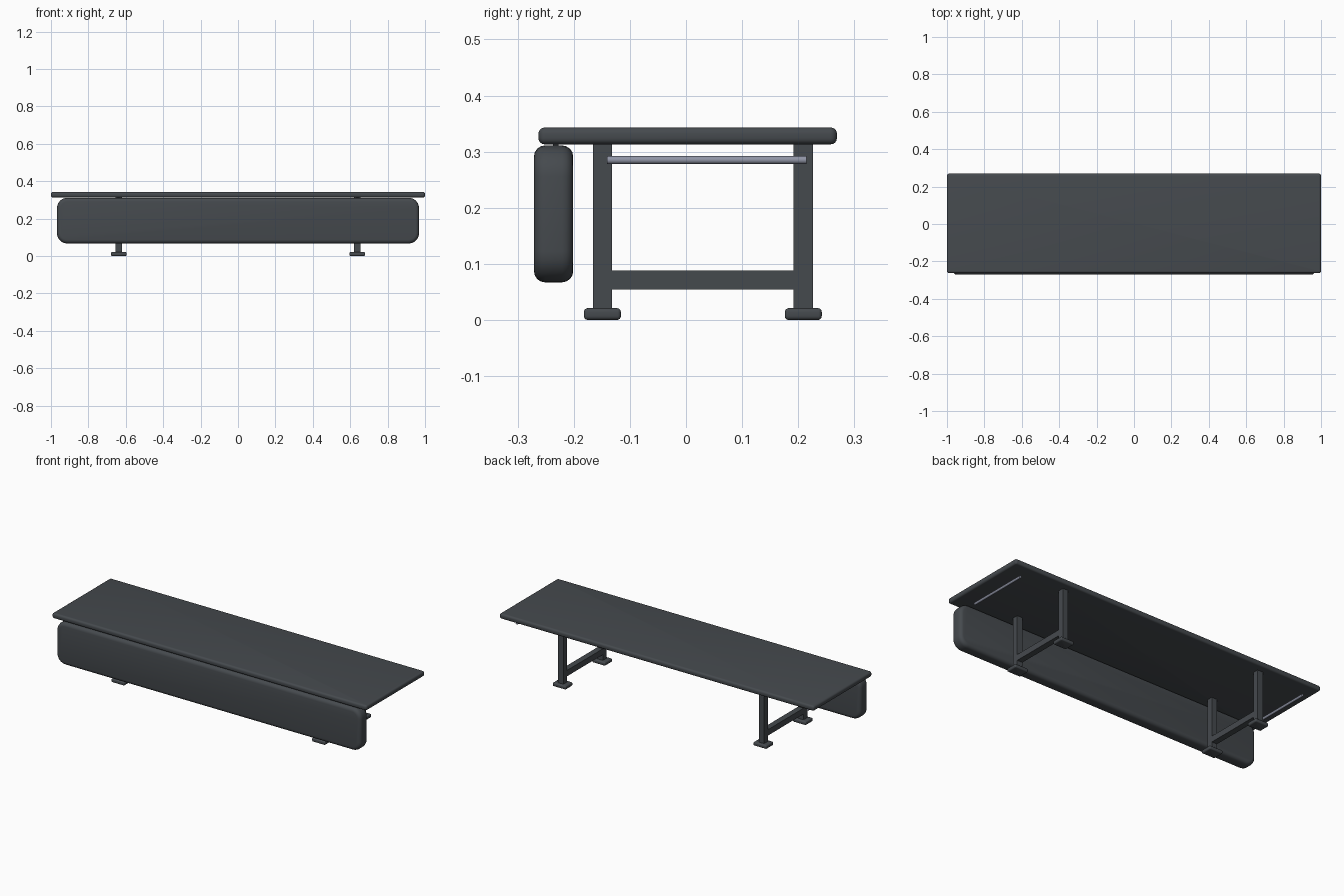
import bpy
import bmesh
from math import radians

if "Cube" in bpy.data.objects:
    bpy.data.objects.remove(bpy.data.objects["Cube"])


def material(name, color):
    m = bpy.data.materials.new(name)
    m.use_nodes = True
    m.diffuse_color = color
    m.node_tree.nodes["Principled BSDF"].inputs["Base Color"].default_value = color
    return m


charcoal = material("charcoal", (0.06, 0.068, 0.076, 1))
steel = material("steel blue grey", (0.28, 0.30, 0.38, 1))


def finish(obj, mat):
    obj.data.materials.append(mat)
    bpy.ops.object.select_all(action="DESELECT")
    obj.select_set(True)
    bpy.context.view_layer.objects.active = obj
    bpy.ops.object.shade_smooth_by_angle(angle=radians(35))
    return obj


def box(name, x, y, z, mat=charcoal, corner=0, corner_axis=1, edge=0):
    """Box from (min, max) ranges; rounds corners along one axis, then all rims."""
    ranges = (x, y, z)
    bm = bmesh.new()
    bmesh.ops.create_cube(bm, size=1)
    for v in bm.verts:
        for i, (low, high) in enumerate(ranges):
            v.co[i] = low if v.co[i] < 0 else high
    if corner:
        edges = [e for e in bm.edges
                 if abs((e.verts[0].co - e.verts[1].co).normalized()[corner_axis]) > 0.9]
        bmesh.ops.bevel(bm, geom=edges, offset=corner, segments=6,
                        profile=0.5, affect="EDGES")
    if edge:
        # only the sharp rims, so rounded corners stay clean
        rims = [e for e in bm.edges if e.calc_face_angle(0) > radians(45)]
        bmesh.ops.bevel(bm, geom=rims, offset=edge, segments=4,
                        profile=0.5, affect="EDGES")
    mesh = bpy.data.meshes.new(name)
    bm.to_mesh(mesh)
    bm.free()
    obj = bpy.data.objects.new(name, mesh)
    bpy.context.collection.objects.link(obj)
    return finish(obj, mat)


def span(centre, width):
    return (centre - width / 2, centre + width / 2)


# Thin desk top and the hanging front panel
box("table_top", (-1, 1), (-0.263, 0.269), (0.313, 0.343), corner=0.012, corner_axis=2, edge=0.011)
box("front_panel", (-0.968, 0.968), (-0.271, -0.201), (0.067, 0.311),
    corner=0.055, corner_axis=1, edge=0.02)

for side, s in (("left", 1), ("right", -1)):
    leg_x = span(s * 0.638, 0.034)
    # Legs with rounded feet
    for place, y in (("front", -0.149), ("back", 0.209)):
        box(f"{side}_{place}_leg", leg_x, span(y, 0.034), (0.015, 0.316))
        box(f"{side}_{place}_foot", span(s * 0.638, 0.084), span(y, 0.066), (0, 0.021),
            corner=0.006, corner_axis=2, edge=0.007)
    # Low rail joining the legs
    box(f"{side}_cross_rail", leg_x, (-0.135, 0.195), (0.054, 0.088))
    # Peg holding the front panel under the top
    box(f"{side}_panel_peg", span(s * 0.638, 0.01), span(-0.232, 0.01), (0.3, 0.32))
    # Slim rod below each end of the top
    bpy.ops.mesh.primitive_cylinder_add(vertices=16, radius=0.007, depth=0.356,
                                        location=(s * 0.925, 0.037, 0.285),
                                        rotation=(radians(90), 0, 0))
    rod = bpy.context.object
    rod.name = f"{side}_end_rod"
    finish(rod, steel)
